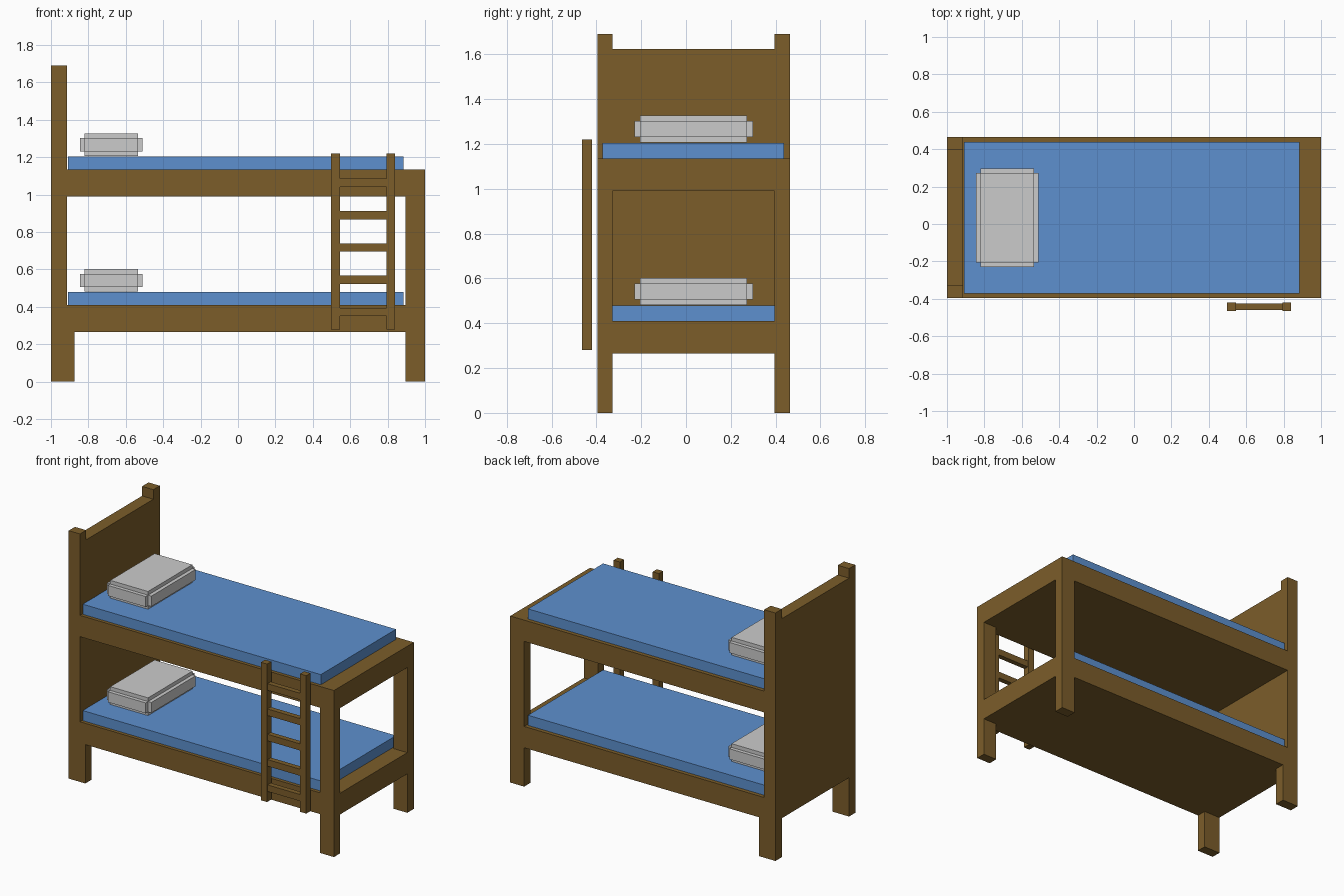
import bpy, bmesh

if "Cube" in bpy.data.objects:
    bpy.data.objects.remove(bpy.data.objects["Cube"])


def material(name, rgb):
    m = bpy.data.materials.new(name)
    m.diffuse_color = (*rgb, 1)
    m.use_nodes = True
    m.node_tree.nodes["Principled BSDF"].inputs["Base Color"].default_value = m.diffuse_color
    return m


WOOD = material("wood", (0.2, 0.11, 0.023))
BLUE = material("blue_fabric", (0.11, 0.28, 0.62))


def block(name, x, y, z, mat=None):
    """Box given by its (min, max) range on each axis."""
    bm = bmesh.new()
    bmesh.ops.create_cube(bm, size=1)
    for v in bm.verts:
        for i, (lo, hi) in enumerate((x, y, z)):
            v.co[i] = lo if v.co[i] < 0 else hi
    return finish(name, bm, mat)


def finish(name, bm, mat=None):
    me = bpy.data.meshes.new(name)
    bm.to_mesh(me)
    bm.free()
    if mat:
        me.materials.append(mat)
    ob = bpy.data.objects.new(name, me)
    bpy.context.collection.objects.link(ob)
    return ob


def pillow(name, base):
    # core box with each side and the top and bottom pushed outwards
    bm = bmesh.new()
    bmesh.ops.create_cube(bm, size=1)
    lo, hi = (-0.82, -0.205, base + 0.022), (-0.535, 0.273, base + 0.093)
    for v in bm.verts:
        v.co = [a if c < 0 else b for c, a, b in zip(v.co, lo, hi)]
    bm.normal_update()
    faces = bm.faces[:]
    bmesh.ops.inset_individual(bm, faces=faces, thickness=0, depth=0)
    for f in faces:
        n = f.normal.copy()
        n = (f.calc_center_median() - sum_center(lo, hi)).normalized()
        bmesh.ops.translate(bm, vec=n * 0.025, verts=f.verts[:])
    bmesh.ops.recalc_face_normals(bm, faces=bm.faces[:])
    finish(name, bm)


def sum_center(lo, hi):
    from mathutils import Vector
    return (Vector(lo) + Vector(hi)) / 2


X, Y = (-1, 1), (-0.395, 0.465)
HEAD, FOOT = (-1, -0.915), (0.895, 1)
INNER = (-0.328, 0.395)
LOW, UP = (0.265, 0.41), (0.99, 1.135)

# bunk frames
block("lower_bunk_frame", X, Y, LOW, WOOD)
block("upper_bunk_frame", X, Y, UP, WOOD)

# legs and posts on both sides
for side, y in (("front", (Y[0], INNER[0])), ("back", (INNER[1], Y[1]))):
    block(f"{side}_head_leg", (-1, -0.875), y, (0, LOW[0]), WOOD)
    block(f"{side}_foot_leg", FOOT, y, (0, LOW[0]), WOOD)
    block(f"{side}_foot_post", FOOT, y, (LOW[1], UP[0]), WOOD)
    block(f"{side}_lower_head_post", HEAD, y, (LOW[1], UP[0]), WOOD)
    block(f"{side}_upper_head_post", HEAD, y, (UP[1], 1.69), WOOD)

# headboards
block("lower_headboard", HEAD, INNER, (LOW[1], UP[0]), WOOD)
block("upper_headboard", HEAD, INNER, (UP[1], 1.625), WOOD)

# bedding
for level, z in (("lower", LOW[1]), ("upper", UP[1])):
    block(f"{level}_mattress", (-0.91, 0.885), (-0.372, 0.438), (z, z + 0.069), BLUE)
    pillow(f"{level}_pillow", z + 0.074)

# ladder
for side, x in (("left", (0.498, 0.545)), ("right", (0.793, 0.84))):
    block(f"ladder_{side}_rail", x, (-0.465, -0.42), (0.28, 1.22), WOOD)
for i in range(5):
    z = 0.35 + i * 0.1725
    block(f"ladder_rung_{i + 1}", (0.545, 0.793), (-0.46, -0.425), (z, z + 0.045), WOOD)
